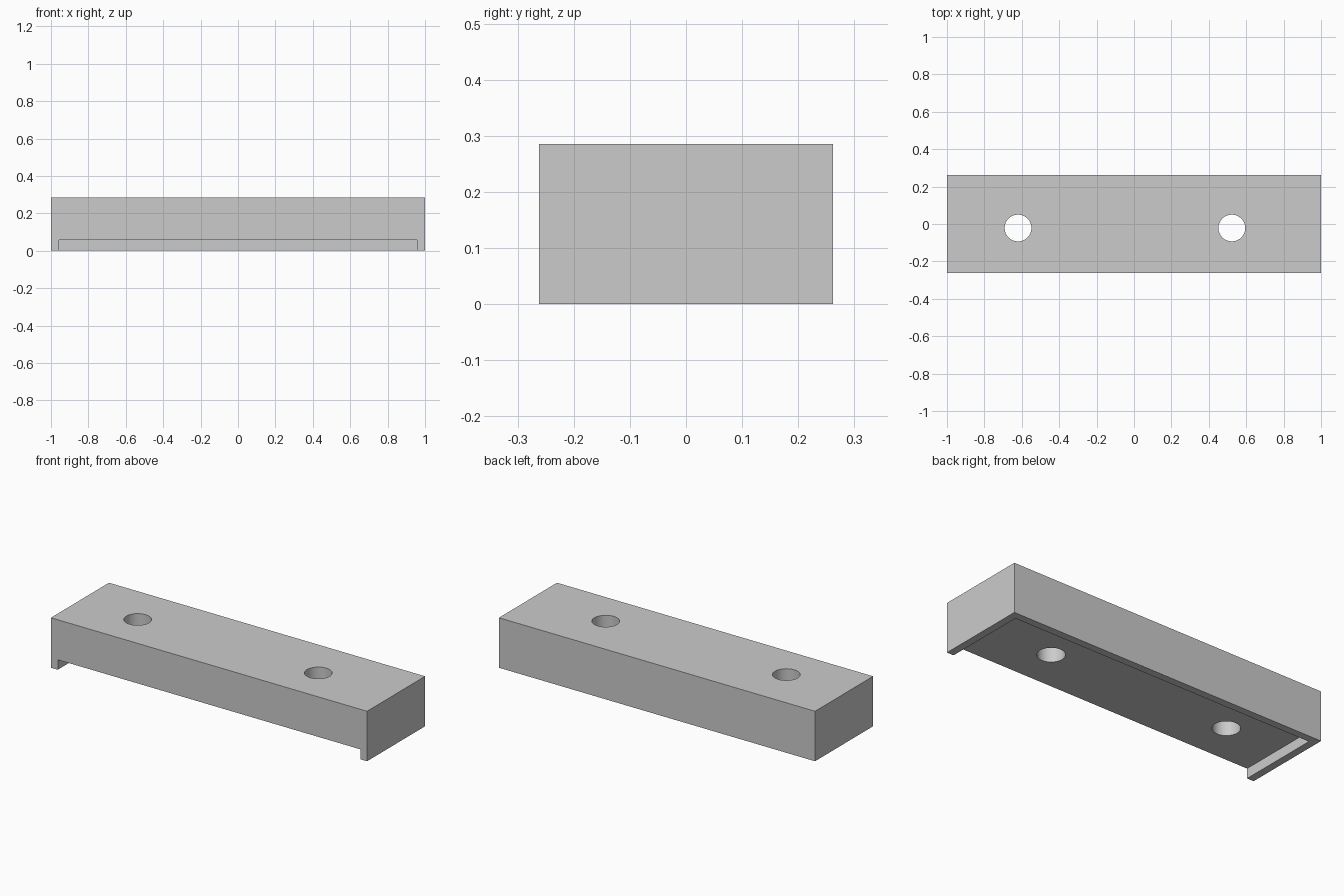
import bpy
from mathutils import Vector

if "Cube" in bpy.data.objects:
    bpy.data.objects.remove(bpy.data.objects["Cube"])

LENGTH, DEPTH, HEIGHT = 2.0, 0.524, 0.286
WALL, RECESS = 0.043, 0.057
HOLE_RADIUS, HOLE_Y = 0.0715, -0.0214

grey = bpy.data.materials.new("light grey")
grey.use_nodes = True
colour = (0.6, 0.6, 0.6, 1)
grey.diffuse_color = colour
grey.node_tree.nodes["Principled BSDF"].inputs["Base Color"].default_value = colour


def box(name, low, high):
    low, high = Vector(low), Vector(high)
    bpy.ops.mesh.primitive_cube_add(size=1, location=(low + high) / 2)
    obj = bpy.context.object
    obj.name = name
    obj.scale = high - low
    bpy.ops.object.transform_apply(location=False, rotation=False, scale=True)
    obj.data.materials.append(grey)
    return obj


def cut(target, cutter):
    mod = target.modifiers.new(cutter.name, "BOOLEAN")
    mod.operation = "DIFFERENCE"
    mod.solver = "EXACT"
    mod.object = cutter
    bpy.context.view_layer.objects.active = target
    bpy.ops.object.modifier_apply(modifier=mod.name)
    bpy.data.objects.remove(cutter)


# Solid block
block = box("mounting_block", (-LENGTH / 2, -DEPTH / 2, 0), (LENGTH / 2, DEPTH / 2, HEIGHT))

# Shallow recess underneath, open at the front
inner = LENGTH / 2 - WALL
cut(block, box("recess_cutter", (-inner, -DEPTH, -RECESS), (inner, DEPTH / 2 - WALL, RECESS)))

# Two round through holes
for x in (-0.62, 0.523):
    bpy.ops.mesh.primitive_cylinder_add(vertices=64, radius=HOLE_RADIUS, depth=1,
                                        location=(x, HOLE_Y, HEIGHT / 2))
    hole = bpy.context.object
    hole.name = "hole_cutter"
    hole.data.materials.append(grey)
    cut(block, hole)

# Smooth hole walls, sharp block edges
bpy.ops.object.select_all(action="DESELECT")
block.select_set(True)
bpy.context.view_layer.objects.active = block
bpy.ops.object.shade_smooth_by_angle()
